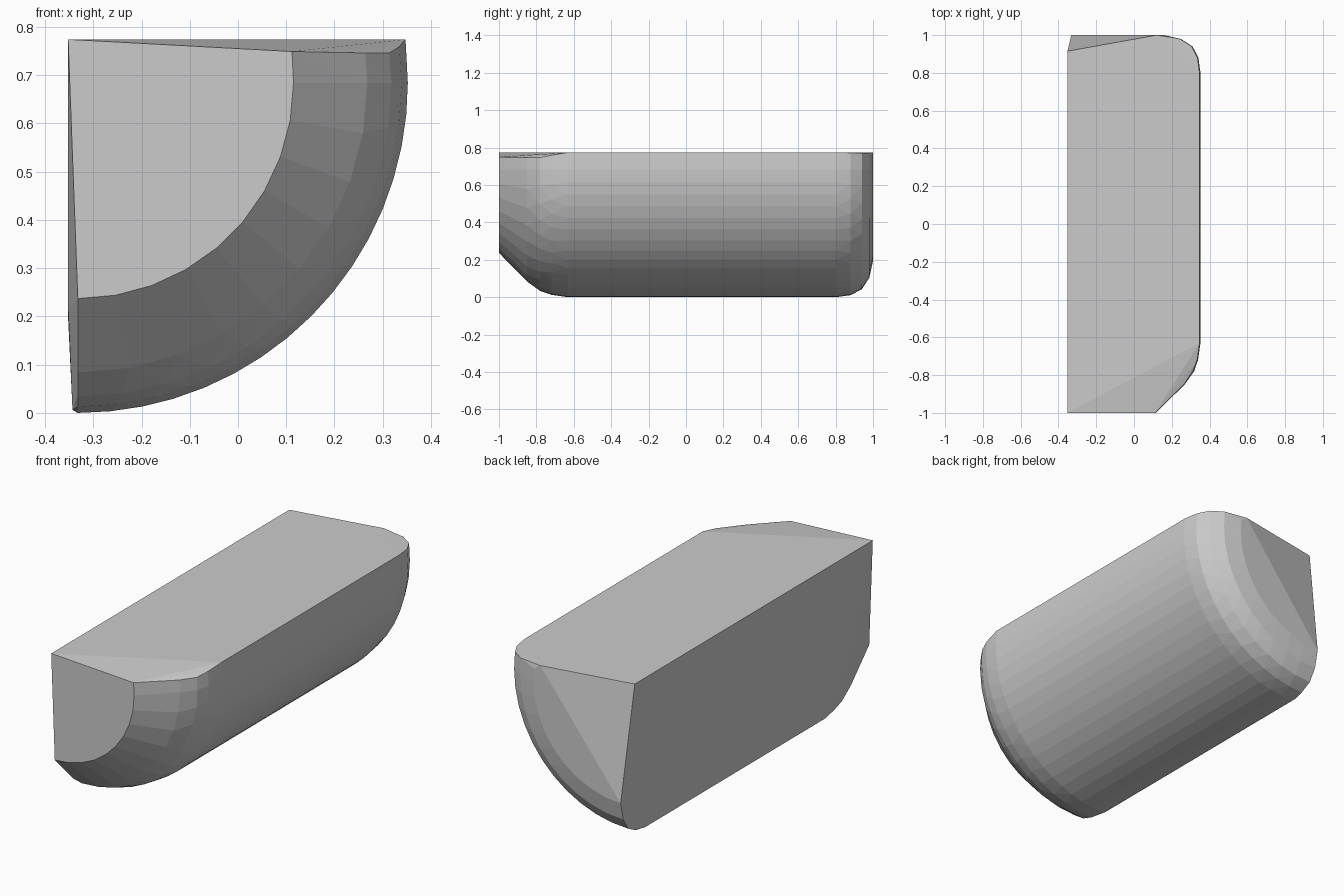
import bpy, bmesh
from math import sin, cos, pi

if "Cube" in bpy.data.objects:
    bpy.data.objects.remove(bpy.data.objects["Cube"])

CX, CZ = -0.332, 0.69        # axis of the quarter-round
LEFT, TOP = -0.352, 0.78

# stations along y: (y, radius, height of upper rim, arc segments)
stations = [
    (-1.00, 0.447, 0.755, 9),
    (-0.85, 0.600, 0.752, 9),
    (-0.78, 0.650, 0.752, 11),
    (-0.72, 0.671, 0.765, 13),
    (-0.63, 0.684, 0.780, 16),
    (0.80, 0.684, 0.780, 16),
    (0.88, 0.673, 0.778, 13),
    (0.94, 0.642, 0.778, 11),
    (0.98, 0.580, 0.778, 10),
    (1.00, 0.490, 0.755, 9),
]

bm = bmesh.new()
for y, r, rim, n in stations:
    # quarter arc from the bottom edge up to the right side
    for i in range(n + 1):
        a = pi / 2 * i / n
        bm.verts.new((CX + r * sin(a), y, CZ - r * cos(a)))
    bm.verts.new((CX + r * 0.993, y, rim))

# flat left side, its slightly bevelled lower edge, and the top back point
for p in [(LEFT, -1, TOP), (LEFT, 0.915, TOP), (0.12, 1, TOP),
          (LEFT, -0.80, 0.22), (LEFT, 0.90, 0.20),
          (-0.343, -0.63, 0.012), (-0.343, 0.82, 0.012)]:
    bm.verts.new(p)

# wrap everything in a faceted convex shell
res = bmesh.ops.convex_hull(bm, input=bm.verts[:])
loose = [v for v in bm.verts if not v.link_faces]
bmesh.ops.delete(bm, geom=loose, context='VERTS')
low = min(v.co.z for v in bm.verts)
bmesh.ops.translate(bm, verts=bm.verts[:], vec=(0, 0, -low))
bmesh.ops.recalc_face_normals(bm, faces=bm.faces[:])

mesh = bpy.data.meshes.new("quarter_round_block")
bm.to_mesh(mesh)
bm.free()
block = bpy.data.objects.new("quarter_round_block", mesh)
bpy.context.collection.objects.link(block)
